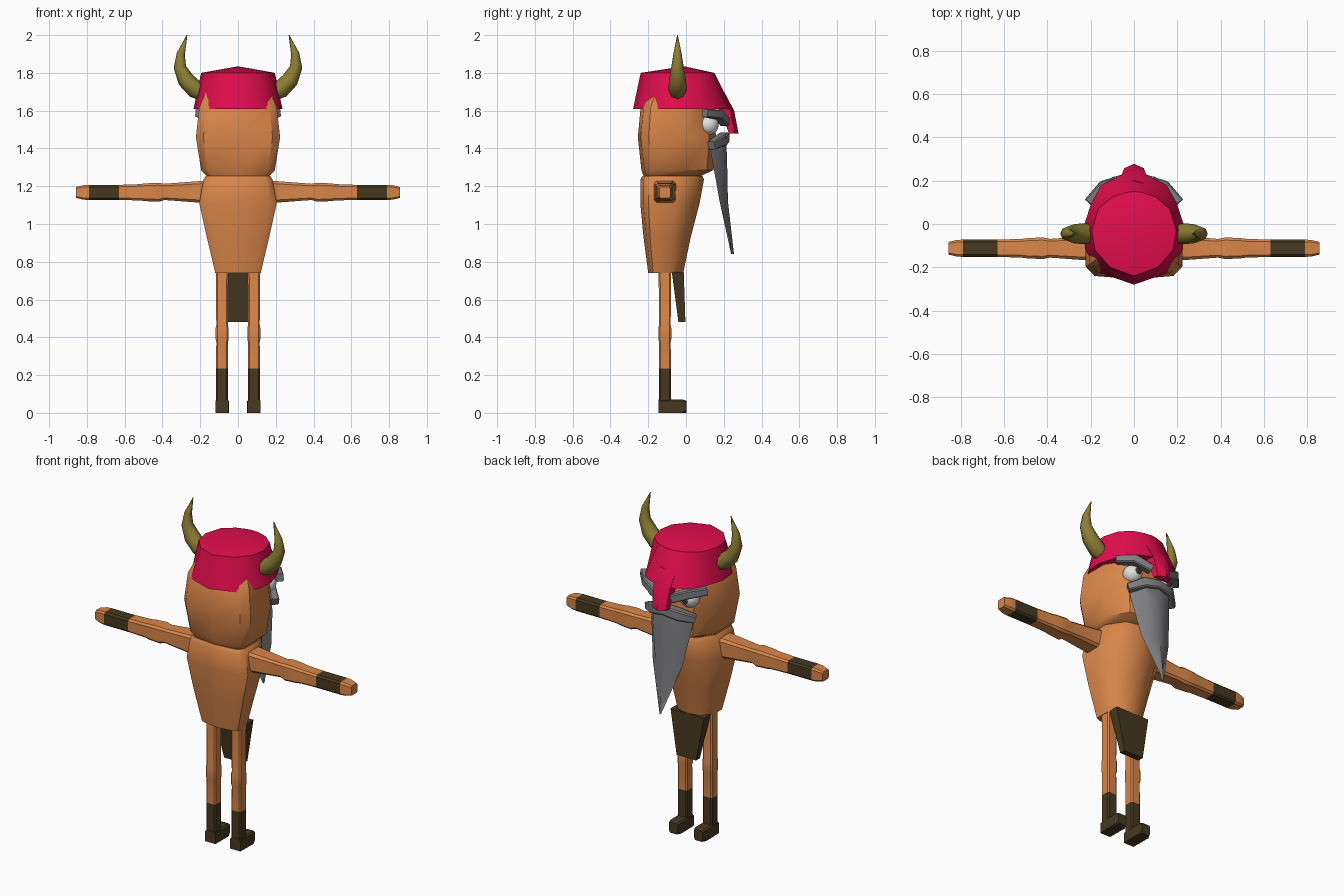
import bpy, bmesh, math
from mathutils import Vector

if "Cube" in bpy.data.objects:
    bpy.data.objects.remove(bpy.data.objects["Cube"])

def mat(name, rgb):
    m = bpy.data.materials.new(name)
    m.diffuse_color = (*rgb, 1)
    m.use_nodes = True
    m.node_tree.nodes["Principled BSDF"].inputs["Base Color"].default_value = m.diffuse_color
    return m

SKIN = mat("orange skin", (0.70, 0.24, 0.067))
CLOTH = mat("magenta helmet", (0.76, 0.004, 0.075))
DARK = mat("dark brown", (0.062, 0.040, 0.014))
HORN = mat("olive horn", (0.27, 0.21, 0.035))
GREY = mat("grey hair", (0.21, 0.21, 0.22))
WHITE = mat("eye white", (0.75, 0.75, 0.75))

def finish(name, bm, mats, angle=35, rule=None):
    bmesh.ops.remove_doubles(bm, verts=bm.verts, dist=0.0005)
    bmesh.ops.recalc_face_normals(bm, faces=bm.faces)
    bm.normal_update()
    if rule:
        for f in bm.faces:
            f.material_index = rule(f)
    me = bpy.data.meshes.new(name)
    bm.to_mesh(me)
    bm.free()
    for m in mats:
        me.materials.append(m)
    ob = bpy.data.objects.new(name, me)
    bpy.context.collection.objects.link(ob)
    bpy.ops.object.select_all(action='DESELECT')
    ob.select_set(True)
    bpy.context.view_layer.objects.active = ob
    bpy.ops.object.shade_smooth_by_angle(angle=math.radians(angle))
    return ob

def loft(name, rings, mats, angle=35, rule=None):
    bm = bmesh.new()
    vs = [[bm.verts.new(p) for p in r] for r in rings]
    n = len(vs[0])
    for a, b in zip(vs, vs[1:]):
        for i in range(n):
            j = (i + 1) % n
            bm.faces.new((a[i], a[j], b[j], b[i]))
    bm.faces.new(vs[0])
    bm.faces.new(vs[-1])
    return finish(name, bm, mats, angle, rule)

def mirror_ring(half, z):
    """Half outline from the back centre to the front centre, mirrored in x."""
    left = [(-x, y) for x, y in half[-2:0:-1]]
    return [(x, y, z) for x, y in list(half) + left]

def circle(n):
    return [(math.cos(2 * math.pi * i / n), math.sin(2 * math.pi * i / n)) for i in range(n)]

SQUARE = [(1, -.75), (1, .75), (.75, 1), (-.75, 1), (-1, .75), (-1, -.75), (-.75, -1), (.75, -1)]

def tube(name, path, section, mats, ref=(0, 1, 0), angle=35, rule=None):
    """Sweep a section along (x, y, z, radius) points."""
    pts = [Vector(p[:3]) for p in path]
    rings = []
    for i, p in enumerate(pts):
        t = (pts[min(i + 1, len(pts) - 1)] - pts[max(i - 1, 0)]).normalized()
        u = t.cross(Vector(ref)).normalized()
        v = u.cross(t).normalized()
        rings.append([p + (u * a + v * b) * path[i][3] for a, b in section])
    return loft(name, rings, mats, angle, rule)

def body(z, w, y0, y1):
    d = y1 - y0
    return mirror_ring([(0, y0), (.82 * w, y0 + .015), (w, y0 + .14 * d), (w, y0 + .6 * d),
                        (.62 * w, y1 - .09 * d), (0, y1)], z)

# Torso and head
loft("torso", [body(.74, .12, -.20, -.015), body(.93, .165, -.225, .025),
               body(1.11, .205, -.242, .072), body(1.235, .183, -.242, .095),
               body(1.255, .17, -.23, .085)], [SKIN], 40)
loft("head", [body(1.255, .165, -.225, .08), body(1.285, .195, -.236, .145),
              body(1.46, .223, -.255, .16), body(1.62, .205, -.24, .14),
              body(1.70, .17, -.2, .1)], [SKIN], 40)

# Helmet with a nose guard
rim = [(0, -.28), (.16, -.225), (.225, -.12), (.235, -.02), (.20, .09), (.15, .18), (.06, .225), (0, .245)]
top = [(0, -.24), (.11, -.20), (.18, -.12), (.195, -.03), (.165, .07), (.1, .125), (.04, .145), (0, .15)]
loft("helmet", [mirror_ring(rim, 1.61), mirror_ring(top, 1.80),
                [(0, -.01, 1.835)] * 14], [CLOTH], 40)

def guard(z, w, y0, y1):
    return mirror_ring([(0, y0), (w, y0), (w * .9, y1 - .02), (0, y1)], z)

loft("nose_guard", [guard(1.70, .07, .10, .202), guard(1.60, .06, .18, .255),
                    guard(1.48, .05, .228, .278)], [CLOTH])

# Loincloth flap
loft("loincloth", [[(-w, a, z), (w, a, z), (w, b, z), (-w, b, z)] for z, w, a, b in
                   ((.745, .112, -.075, -.012), (.48, .065, -.04, -.003))], [DARK])

# Beard, curved in section and tapering to a point
def beard(z, w, y0, y1):
    return mirror_ring([(0, y0), (w, y0), (.6 * w, y1 - .015), (0, y1)], z)

loft("beard", [beard(1.44, .135, .115, .212), beard(1.36, .137, .135, .217),
               beard(1.12, .098, .178, .222), beard(.84, .002, .25, .254)], [GREY])

# Moustache drooping to both sides
tube("moustache", [(-.155, .135, 1.415, .022), (-.085, .19, 1.445, .03), (0, .203, 1.458, .027),
                   (.085, .19, 1.445, .03), (.155, .135, 1.415, .022)], SQUARE, [GREY], (0, 0, 1))

# Paired parts
for s, side in ((-1, "left"), (1, "right")):
    tube(side + "_horn", [(s * .18, -.045, 1.69, .04), (s * .225, -.045, 1.712, .048),
                          (s * .275, -.045, 1.762, .045), (s * .308, -.045, 1.83, .033),
                          (s * .303, -.045, 1.90, .022), (s * .27, -.045, 2.0, .002)],
         circle(8), [HORN], angle=50)

    tube(side + "_eyebrow", [(s * .21, .10, 1.588, .022), (s * .14, .175, 1.58, .026),
                             (s * .05, .205, 1.54, .024)], SQUARE, [GREY], (0, 0, 1))

    # Eyeball whose pole cap is the pupil
    bm = bmesh.new()
    bmesh.ops.create_uvsphere(bm, u_segments=12, v_segments=8, radius=.055)
    for v in bm.verts:
        x, y, z = v.co
        v.co = (x + s * .11, z + .118, y + 1.525)
    finish(side + "_eye", bm, [WHITE, DARK], 60,
           lambda f: int(f.calc_center_median().y > .118 + .055 * .9))

    # Arm with elbow bulge, dark wristband and hand
    tube(side + "_arm", [(s * x, -.112, z, r) for x, z, r in
                         ((.15, 1.172, .061), (.19, 1.17, .058), (.39, 1.17, .043), (.42, 1.168, .05),
                          (.49, 1.168, .047), (.52, 1.168, .043), (.63, 1.167, .040),
                          (.79, 1.167, .040), (.82, 1.167, .038), (.858, 1.167, .029))],
         SQUARE, [SKIN, DARK], rule=lambda f: int(.64 < abs(f.calc_center_median().x) < .78))

    # Leg with knee and dark boot shaft
    tube(side + "_leg", [(s * .084, -.112, z, r) for z, r in
                         ((.78, .033), (.465, .031), (.45, .034), (.39, .034),
                          (.375, .031), (.235, .032), (.02, .032))],
         SQUARE, [SKIN, DARK], rule=lambda f: int(f.calc_center_median().z < .235))
    tube(side + "_foot", [(s * .084, y, .036, r) for y, r in
                          ((-.146, .034), (-.08, .036), (-.02, .036), (.002, .029))],
         SQUARE, [DARK], (0, 0, 1))

# Drop the soles to the ground
for side in ("left", "right"):
    me = bpy.data.objects[side + "_foot"].data
    for v in me.vertices:
        if v.co.z < .012:
            v.co.z = 0
